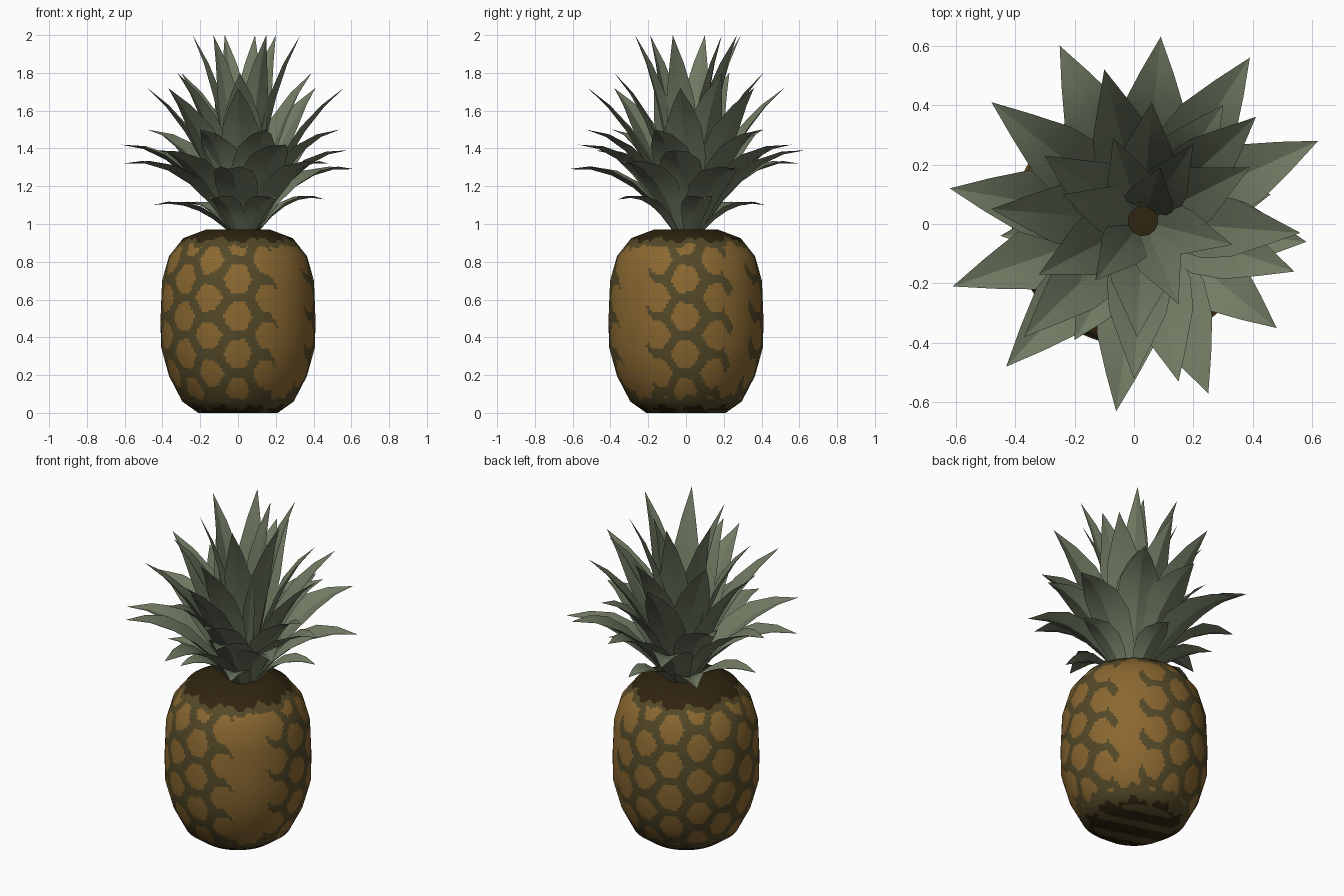
import bpy, bmesh, math
from mathutils import Vector

if "Cube" in bpy.data.objects:
    bpy.data.objects.remove(bpy.data.objects["Cube"])


def material(name, rgb):
    m = bpy.data.materials.new(name)
    m.diffuse_color = (*rgb, 1)
    m.use_nodes = True
    m.node_tree.nodes["Principled BSDF"].inputs["Base Color"].default_value = m.diffuse_color
    return m


GOLD = material("golden rind", (0.255, 0.137, 0.03))
OLIVE = material("olive groove", (0.088, 0.067, 0.021))
BROWN = material("dark brown ends", (0.03, 0.018, 0.005))
GREEN = material("sage leaf", (0.165, 0.198, 0.125))


def finish(bm, name, mats):
    me = bpy.data.meshes.new(name)
    bm.to_mesh(me)
    bm.free()
    for m in mats:
        me.materials.append(m)
    ob = bpy.data.objects.new(name, me)
    bpy.context.collection.objects.link(ob)
    return ob


# --- fruit body: finely divided lathe so the rind cells can be coloured by rule
PROFILE = [(0, 0), (0.21, 0), (0.295, 0.06), (0.365, 0.195), (0.408, 0.35), (0.41, 0.5),
           (0.402, 0.7), (0.365, 0.83), (0.29, 0.925), (0.17, 0.97), (0, 0.97)]
SEGS, COLS, ROW = 192, 16, 0.2


def rind_colour(c):
    """0 gold, 1 olive, 2 brown"""
    a = math.atan2(c.y, c.x)
    deg = math.degrees(a)
    wob = 0.012 * math.sin(9 * a) + 0.008 * math.sin(23 * a + 1)
    if c.z < 0.012:
        return 1 if math.sin(38 * (c.y + 0.3 * c.x)) > 0.3 else 2
    if c.z > 0.915 + wob or c.z < 0.03 + wob:
        return 2
    if c.z > 0.89 + wob or c.z < 0.085 + wob:
        return 1
    # the rind pattern fades out on two diagonal flanks
    edge = 4 * math.sin(c.z * 31)
    if 0.12 < c.z < 0.885 and (-63 + edge < deg < -27 + edge or 33 + edge < deg < 58 + edge):
        return 0
    # staggered cells: a groove lies where two centres are almost equally near
    step = math.tau / COLS
    u = (a + math.pi / 2) / step
    dists = []
    for col in range(math.floor(u) - 1, math.floor(u) + 3):
        off = 0.11 if col % 2 == 0 else 0.21
        k = round((c.z - off) / ROW)
        for r in (k - 1, k, k + 1):
            dists.append(math.hypot((u - col) * step * 0.41, c.z - off - r * ROW))
    dists.sort()
    return 1 if dists[1] - dists[0] < 0.052 + wob * 0.6 else 0


def fruit_body():
    bm = bmesh.new()
    # profile normals, averaged at each corner, keep the coarse outline but shade softly
    edges = [Vector((z1 - z0, r0 - r1)).normalized() for (r0, z0), (r1, z1) in zip(PROFILE, PROFILE[1:])]
    corner = [edges[0]] + [(p + q).normalized() for p, q in zip(edges, edges[1:])] + [edges[-1]]
    pts = []
    for i in range(len(PROFILE) - 1):
        p, q = Vector(PROFILE[i]), Vector(PROFILE[i + 1])
        n = max(2, round((q - p).length / 0.011))
        pts += [(p.lerp(q, k / n), corner[i].lerp(corner[i + 1], k / n)) for k in range(n)]
    pts.append((Vector(PROFILE[-1]), corner[-1]))
    rings, normals = [], []
    for p, nrm in pts:
        ring = []
        for s in range(SEGS if p.x > 0 else 1):
            ca, sa = math.cos(math.tau * s / SEGS), math.sin(math.tau * s / SEGS)
            ring.append(bm.verts.new((p.x * ca, p.x * sa, p.y)))
            normals.append(Vector((nrm.x * ca, nrm.x * sa, nrm.y)).normalized())
        rings.append(ring)
    for lo, hi in zip(rings, rings[1:]):
        for s in range(SEGS):
            t = (s + 1) % SEGS
            quad = [lo[s % len(lo)], lo[t % len(lo)], hi[t % len(hi)], hi[s % len(hi)]]
            bm.faces.new(list(dict.fromkeys(quad)))
    for f in bm.faces:
        f.smooth = True
        f.material_index = rind_colour(f.calc_center_median())
    ob = finish(bm, "fruit_body", [GOLD, OLIVE, BROWN])
    ob.data.normals_split_custom_set_from_vertices(normals)


fruit_body()

# --- crown: each tier has tip height, half width, base radius, bend (outward, upward), tip positions
TIERS = {
    "heart": (2.0, 0.085, 0.05, 0.38, 0.66,
              [(-0.07, 0.29), (0.2, 0.27), (0.33, -0.07), (0.15, -0.27), (-0.13, -0.19), (-0.24, 0.1),
               (0.09, 0.19)]),
    "inner": (1.8, 0.11, 0.055, 0.42, 0.7,
              [(0.06, 0.41), (0.39, 0.19), (0.01, -0.38), (-0.32, -0.17), (-0.3, 0.23)]),
    "upper": (1.72, 0.11, 0.06, 0.5, 0.71,
              [(-0.48, 0.05), (-0.1, 0.52), (0.41, 0.36), (0.56, -0.03), (0, -0.52), (-0.37, -0.38)]),
    "middle": (1.5, 0.115, 0.065, 0.5, 0.9,
               [(-0.48, 0.41), (0.54, -0.16), (0.15, -0.53), (-0.2, -0.39), (0.3, 0.4)]),
    "outer": (1.42, 0.12, 0.07, 0.54, 0.97,
              [(-0.62, 0.12), (0.09, 0.63), (0.25, -0.57), (0.58, -0.06), (0.39, 0.56), (-0.43, -0.48)]),
    "spreading": (1.32, 0.115, 0.075, 0.52, 1.12,
                  [(-0.61, -0.21), (0.62, 0.28), (-0.25, 0.6), (-0.06, -0.63), (0.48, -0.35)]),
    "lowest": (1.13, 0.08, 0.085, 0.58, 1.3,
               [(0.46, 0.1), (-0.45, -0.04), (-0.15, -0.35), (0.1, 0.42), (0.2, -0.36), (-0.3, 0.32)]),
}
WIDTHS = [(0, 0.5), (0.2, 0.8), (0.4, 1.0), (0.6, 0.88), (0.8, 0.46), (1, 0)]
BASE = Vector((0.03, 0.01, 0.965))
UP = Vector((0, 0, 1))


def leaf(bm, tip, half, base_r, out, rise):
    """Creased pointed leaf following a quadratic curve outwards from the crown base."""
    span = tip - BASE
    d = Vector((span.x, span.y, 0))
    reach = d.length
    d.normalize()
    side = UP.cross(d)
    a = BASE + d * base_r
    b = BASE + d * max(base_r, reach * out) + UP * span.z * rise
    rows = []
    for t, w in WIDTHS:
        p = a * (1 - t) ** 2 + b * 2 * t * (1 - t) + tip * t * t
        tangent = ((b - a) * (1 - t) + (tip - b) * t).normalized()
        lift = tangent.cross(side)               # towards the axis / upwards
        w *= half
        offs = [(-1, 0.28), (0, 0), (1, 0.28)] if w else [(0, 0)]
        rows.append([bm.verts.new(p + side * w * s + lift * w * h) for s, h in offs])
    for lo, hi in zip(rows, rows[1:]):
        for i in (0, 1):
            top = [hi[0]] if len(hi) == 1 else [hi[i], hi[i + 1]]
            bm.faces.new([lo[i + 1], lo[i]] + top).smooth = True
        # crisp crease down the middle of the leaf
        bm.edges.get((lo[1], hi[len(hi) // 2])).smooth = False


for tier, (tip_z, half, base_r, out, rise, tips) in TIERS.items():
    bm = bmesh.new()
    droop = 0.0 if tip_z > 1.45 else 0.03
    for i, (x, y) in enumerate(tips):
        leaf(bm, Vector((x, y, tip_z - droop * (i % 2))), half, base_r, out, rise)
    finish(bm, tier + "_leaves", [GREEN])
